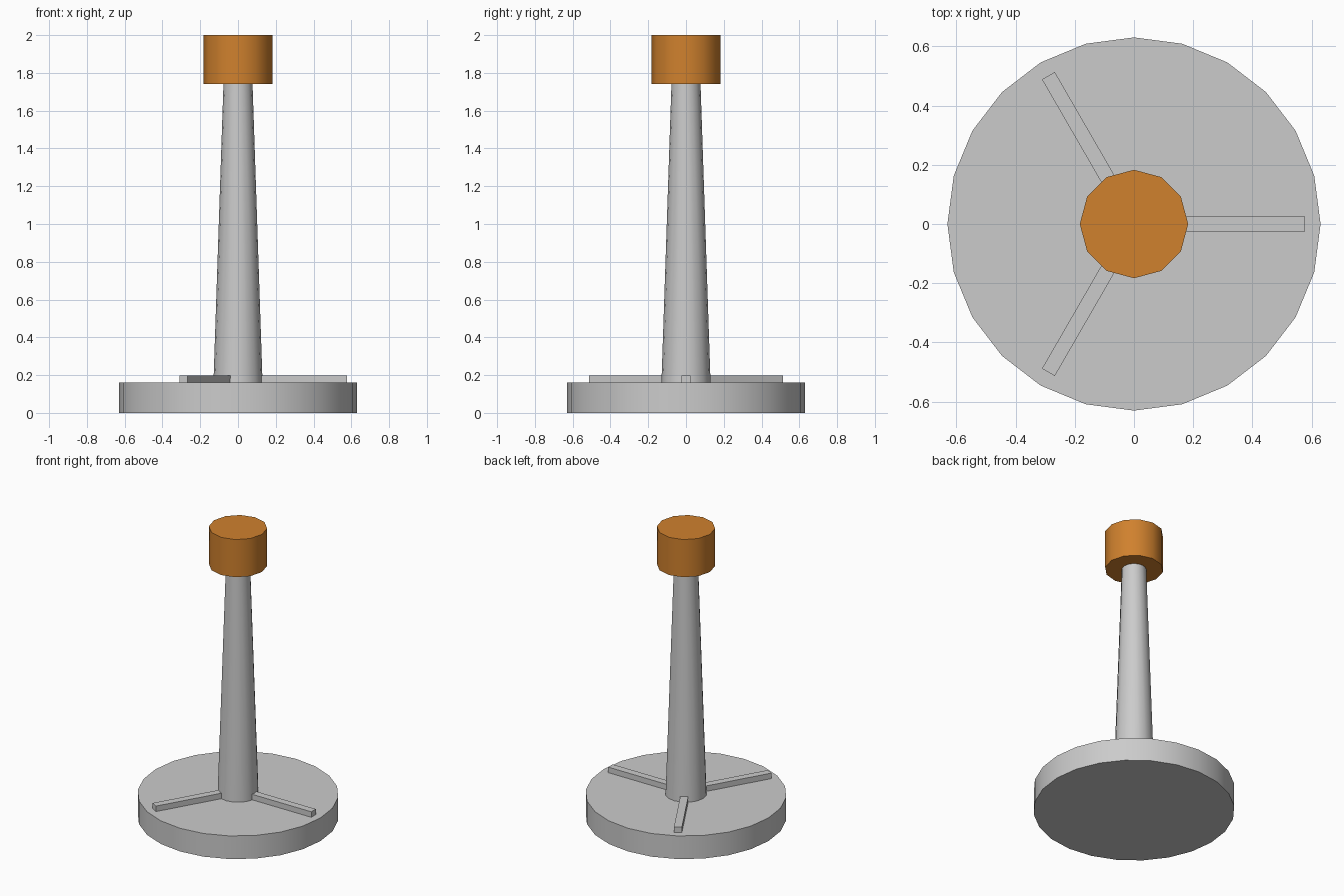
import bpy
from math import cos, sin, radians

cube = bpy.data.objects.get("Cube")
if cube:
    bpy.data.objects.remove(cube, do_unlink=True)


def make_material(name, color):
    mat = bpy.data.materials.new(name)
    mat.use_nodes = True
    mat.diffuse_color = color
    mat.node_tree.nodes["Principled BSDF"].inputs["Base Color"].default_value = color
    return mat


grey = make_material("light grey", (0.6, 0.6, 0.6, 1))
orange = make_material("orange", (0.63, 0.22, 0.027, 1))


def frustum(name, sides, r_low, r_high, z_low, z_high, mat):
    """Upright round part with smooth sides and sharp rims."""
    bpy.ops.mesh.primitive_cone_add(
        vertices=sides, radius1=r_low, radius2=r_high,
        depth=z_high - z_low, location=(0, 0, (z_low + z_high) / 2))
    obj = bpy.context.object
    obj.name = name
    obj.data.materials.append(mat)
    bpy.ops.object.shade_smooth_by_angle(angle=radians(40))
    return obj


# Round foot, tapered column and end cap
frustum("base", 24, 0.63, 0.63, 0, 0.16, grey)
frustum("column", 16, 0.13, 0.077, 0.16, 1.74, grey)
frustum("cap", 12, 0.183, 0.183, 1.74, 2.0, orange)

# Three low ribs radiating from the column
inner, outer = 0.06, 0.578
for i in range(3):
    angle = radians(120 * i)
    mid = (inner + outer) / 2
    bpy.ops.mesh.primitive_cube_add(
        size=1, location=(mid * cos(angle), mid * sin(angle), 0.177),
        rotation=(0, 0, angle))
    rib = bpy.context.object
    rib.name = f"rib_{i + 1}"
    rib.scale = (outer - inner, 0.05, 0.042)
    rib.data.materials.append(grey)
